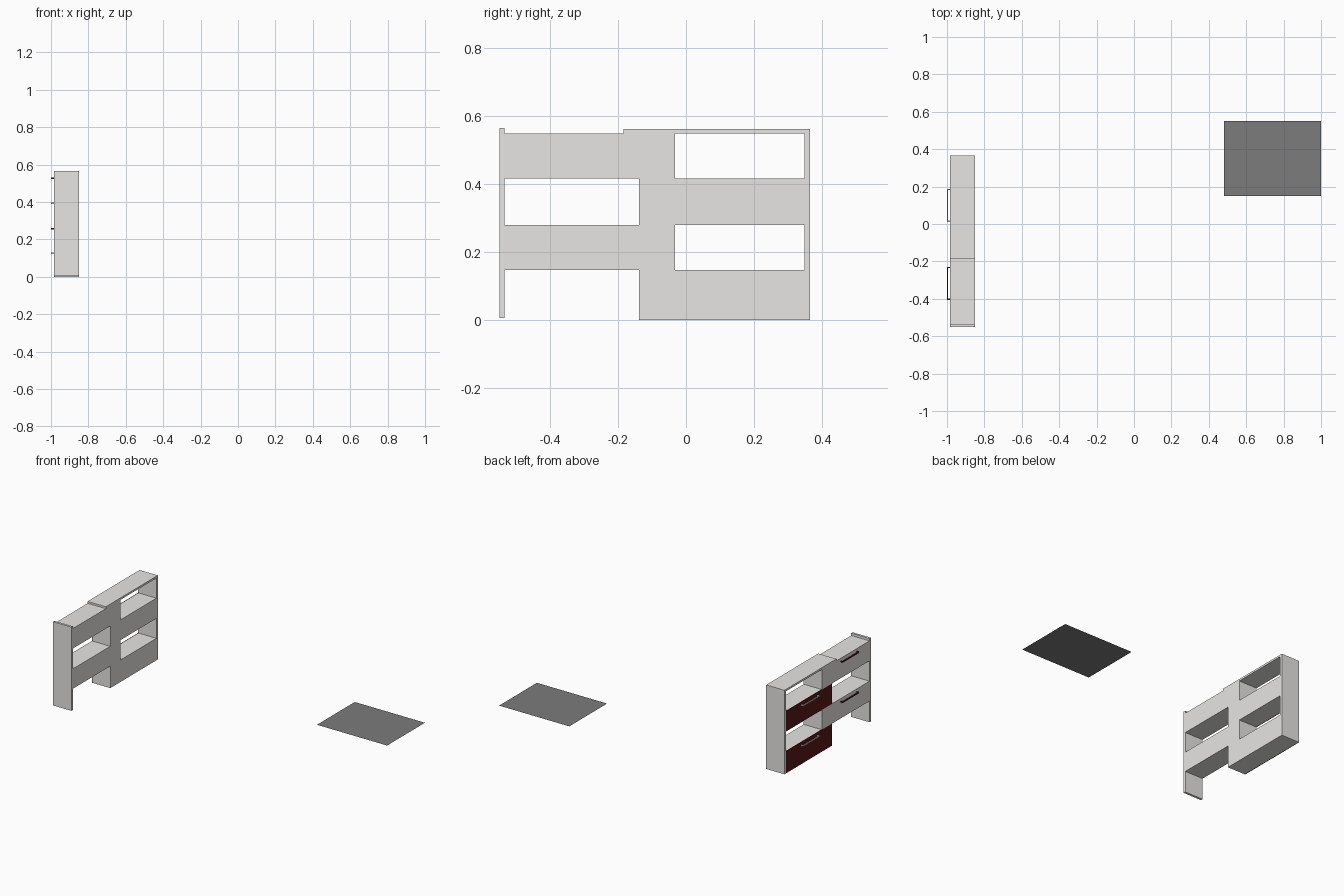
import bpy, bmesh

if "Cube" in bpy.data.objects:
    bpy.data.objects.remove(bpy.data.objects["Cube"])


def material(name, rgb):
    m = bpy.data.materials.new(name)
    m.diffuse_color = (*rgb, 1)
    m.use_nodes = True
    m.node_tree.nodes["Principled BSDF"].inputs["Base Color"].default_value = m.diffuse_color
    return m


LIGHT = material("light_grey", (0.8, 0.79, 0.775))
RED = material("dark_red", (0.1, 0.009, 0.009))
GREY = material("mid_grey", (0.2, 0.2, 0.2))


def box(name, xs, ys, zs, mat):
    """Axis-aligned box from (min, max) ranges."""
    bm = bmesh.new()
    bmesh.ops.create_cube(bm, size=1)
    for v in bm.verts:
        v.co = [r[0] if c < 0 else r[1] for c, r in zip(v.co, (xs, ys, zs))]
    me = bpy.data.meshes.new(name)
    bm.to_mesh(me)
    bm.free()
    me.materials.append(mat)
    ob = bpy.data.objects.new(name, me)
    bpy.context.collection.objects.link(ob)
    return ob


def handle(name, y0, y1, z, mat):
    """Slim bar with two posts standing off the drawer front."""
    h = 0.004
    box(name + "_bar", (-1.0, -0.994), (y0, y1), (z - h, z + h), mat)
    for i, y in enumerate((y0, y1 - 0.006)):
        box(f"{name}_post_{i}", (-0.994, -0.985), (y, y + 0.006), (z - h, z + h), mat)


X = (-0.985, -0.85)
BODY = (-0.98, -0.85)
FRONT = (-0.985, -0.98)

# end boards and top board
box("near_end_board", X, (-0.55, -0.535), (0.005, 0.566), LIGHT)
box("far_end_board", X, (0.35, 0.365), (0, 0.55), LIGHT)
box("top_board", X, (-0.185, 0.365), (0.55, 0.563), LIGHT)

# staggered drawer units, alternating between the two ends
levels = [0.0, 0.147, 0.28, 0.416, 0.55]
for i in range(4):
    z0, z1 = levels[i], levels[i + 1]
    far = i % 2 == 0
    y0, y1 = (-0.138, 0.35) if far else (-0.535, -0.032)
    box(f"drawer_case_{i}", BODY, (y0, y1), (z0, z1), LIGHT)
    box(f"drawer_front_{i}", FRONT, (y0, y1), (z0, z1), RED if far else LIGHT)
    hy = (0.012, 0.187) if far else (-0.405, -0.23)
    handle(f"handle_{i}", *hy, z1 - 0.022, LIGHT if far else RED)

# loose flat panel lying on the ground
bpy.ops.mesh.primitive_plane_add(size=1, location=(0.74, 0.35, 0))
panel = bpy.context.object
panel.name = "floor_panel"
panel.scale = (0.52, 0.4, 1)
panel.data.materials.append(GREY)
